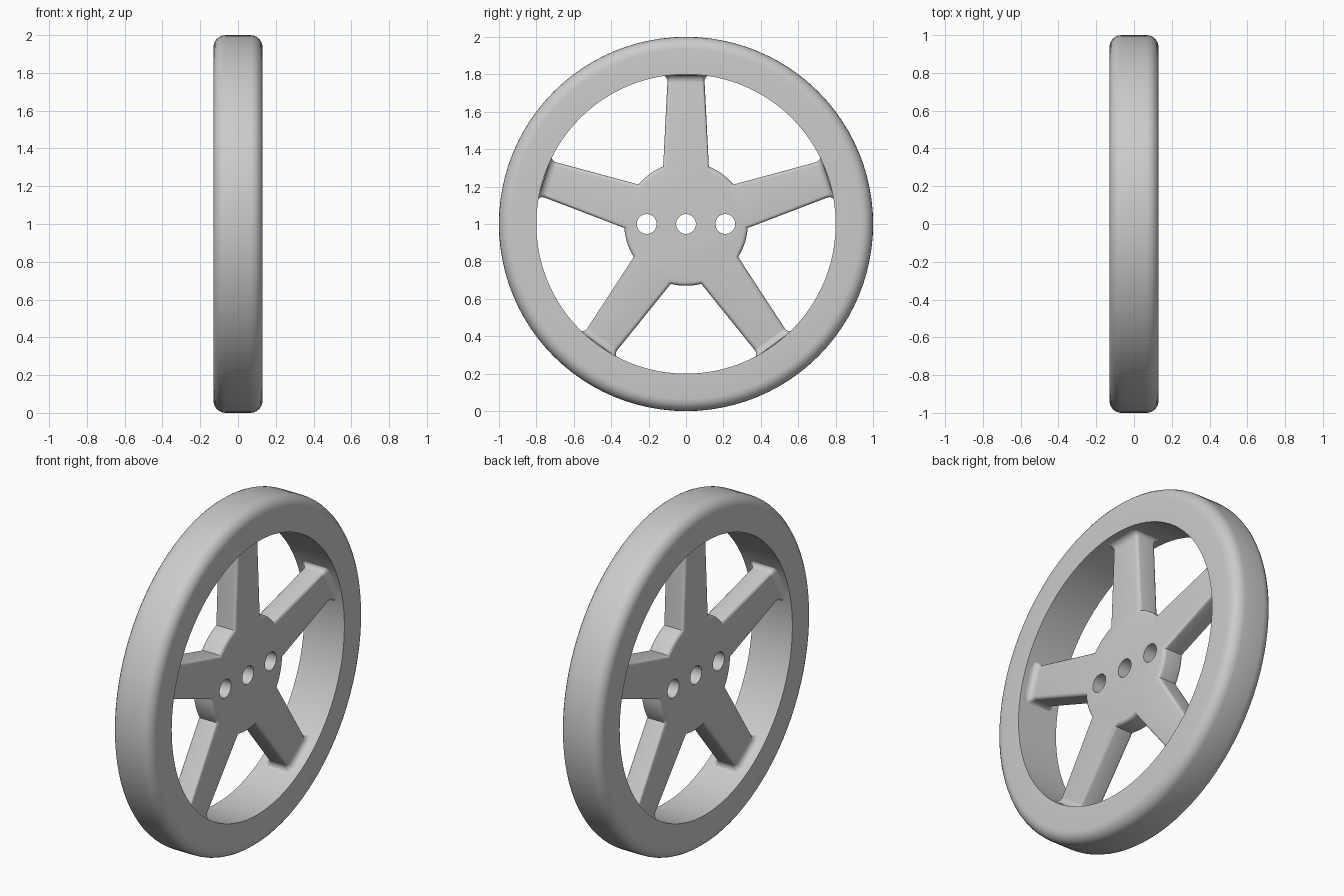
import bpy, bmesh
from math import sin, cos, pi, asin, sqrt, radians

if "Cube" in bpy.data.objects:
    bpy.data.objects.remove(bpy.data.objects["Cube"])

ANGLES = [radians(90 + 72 * k) for k in range(5)]
HUB_R, T, BEV = 0.33, 0.065, 0.02      # hub radius, half thickness, edge rounding


def place(x, r, s, a):
    """Point at x, r along and s across a spoke of angle a."""
    return (x, r * cos(a) - s * sin(a), 1 + r * sin(a) + s * cos(a))


def finish(bm, name):
    bmesh.ops.recalc_face_normals(bm, faces=bm.faces)
    me = bpy.data.meshes.new(name)
    bm.to_mesh(me)
    bm.free()
    ob = bpy.data.objects.new(name, me)
    bpy.context.collection.objects.link(ob)
    return ob


def smooth(ob):
    bpy.ops.object.select_all(action='DESELECT')
    ob.select_set(True)
    bpy.context.view_layer.objects.active = ob
    bpy.ops.object.shade_smooth_by_angle(angle=radians(35))


def loft(bm, rings, closed=False):
    rows = [[bm.verts.new(p) for p in ring] for ring in rings]
    n = len(rows[0])
    for i in range(len(rows) - (0 if closed else 1)):
        a, b = rows[i], rows[(i + 1) % len(rows)]
        for j in range(n):
            bm.faces.new((a[j], a[(j + 1) % n], b[(j + 1) % n], b[j]))


# rim: section with rounded outer corners, revolved about x
W, F = 0.13, 0.065
quarter = [i * pi / 12 for i in range(7)]
section = [(-W, 0.8), (W, 0.8)]
section += [(W - F + F * cos(t), 1 - F + F * sin(t)) for t in quarter]
section += [(-W + F - F * sin(t), 1 - F + F * cos(t)) for t in quarter]
bm = bmesh.new()
loft(bm, [[place(x, r, 0, 2 * pi * i / 96) for x, r in section]
          for i in range(96)], closed=True)
smooth(finish(bm, "rim"))

# hub and spokes: one star outline, extruded and rounded
bm = bmesh.new()
half = asin(0.122 / HUB_R)
outline = []
for a in ANGLES:
    root = HUB_R * cos(half)
    outline += [place(-T, r, s, a) for r, s in
                ((root, -0.122), (0.825, -0.096), (0.825, 0.096), (root, 0.122))]
    step = (radians(72) - 2 * half) / 8
    outline += [place(-T, HUB_R, 0, a + half + step * i) for i in range(1, 8)]
face = bm.faces.new([bm.verts.new(p) for p in outline])
ext = bmesh.ops.extrude_face_region(bm, geom=[face], use_keep_orig=True)
bmesh.ops.translate(bm, vec=(2 * T, 0, 0),
                    verts=[v for v in ext["geom"] if isinstance(v, bmesh.types.BMVert)])
bmesh.ops.recalc_face_normals(bm, faces=bm.faces)
borders = [e for e in bm.edges if e.verts[0].co.x * e.verts[1].co.x > 0]
bmesh.ops.bevel(bm, geom=borders, offset=BEV, segments=4, profile=0.5, affect='EDGES')
spokes = finish(bm, "hub_and_spokes")

# bolt holes
bm = bmesh.new()
for y in (-0.21, 0, 0.21):
    rings = [[bm.verts.new((x, y + 0.053 * cos(i * pi / 16), 1 + 0.053 * sin(i * pi / 16)))
              for i in range(32)] for x in (-0.2, 0.2)]
    for i in range(32):
        j = (i + 1) % 32
        bm.faces.new((rings[0][i], rings[0][j], rings[1][j], rings[1][i]))
    bm.faces.new(rings[0])
    bm.faces.new(rings[1])
cutter = finish(bm, "hole_cutter")
cutter.hide_render = True
mod = spokes.modifiers.new("holes", 'BOOLEAN')
mod.operation, mod.solver, mod.object = 'DIFFERENCE', 'EXACT', cutter
bpy.context.view_layer.objects.active = spokes
bpy.ops.object.modifier_apply(modifier=mod.name)
bpy.data.objects.remove(cutter)
smooth(spokes)

# flared feet where the spokes meet the rim
corners = [(sx, ss, t) for sx, ss, t0 in ((1, 1, 0), (-1, 1, 1), (-1, -1, 2), (1, -1, 3))
           for t in [t0 * pi / 2 + i * pi / 8 for i in range(5)]]
bm = bmesh.new()
for a in ANGLES:
    rings = []
    for i in range(7):
        u = i * pi / 12
        radius = 0.765 + 0.038 * sin(u)
        grow = 0.034 * (1 - cos(u))
        w, t = 0.0985 + grow * 0.8, T + grow
        ring = []
        for sx, ss, ang in corners:
            x = sx * (t - BEV) + BEV * cos(ang)
            s = ss * (w - BEV) + BEV * sin(ang)
            ring.append(place(x, sqrt(radius ** 2 - s * s), s, a))
        rings.append(ring)
    loft(bm, rings)
smooth(finish(bm, "spoke_feet"))
